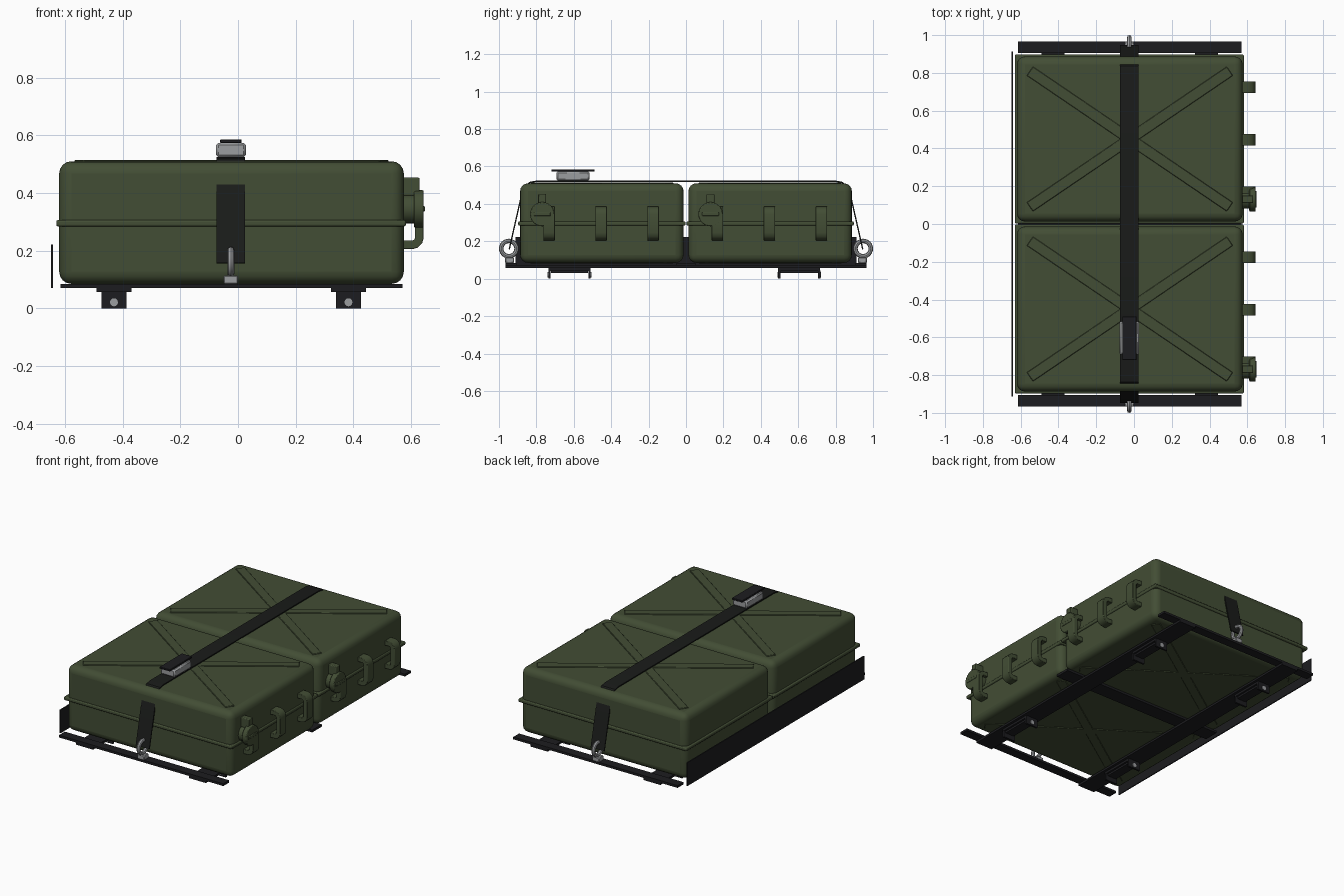
import bpy, bmesh, math
from mathutils import Vector, Matrix

if "Cube" in bpy.data.objects:
    bpy.data.objects.remove(bpy.data.objects["Cube"])


def material(name, rgb):
    m = bpy.data.materials.new(name)
    m.diffuse_color = (*rgb, 1)
    m.use_nodes = True
    m.node_tree.nodes["Principled BSDF"].inputs["Base Color"].default_value = m.diffuse_color
    return m


GREEN = material("olive_paint", (0.055, 0.075, 0.035))
BLACK = material("black_steel", (0.012, 0.012, 0.014))
WEB = material("strap_webbing", (0.010, 0.011, 0.010))
METAL = material("bare_metal", (0.33, 0.34, 0.35))


def finish(bm, name, mat, bevel=0, segs=2):
    bmesh.ops.recalc_face_normals(bm, faces=bm.faces)
    me = bpy.data.meshes.new(name)
    bm.to_mesh(me)
    bm.free()
    ob = bpy.data.objects.new(name, me)
    bpy.context.collection.objects.link(ob)
    me.materials.append(mat)
    bpy.context.view_layer.objects.active = ob
    ob.select_set(True)
    bpy.ops.object.shade_smooth_by_angle(angle=math.radians(35))
    ob.select_set(False)
    if bevel:
        b = ob.modifiers.new("bevel", 'BEVEL')
        b.width, b.segments = bevel, segs
    return ob


def box(name, x, y, z, mat, bevel=0, segs=2, rot=0):
    """Box from (min, max) ranges, optionally turned about z at its centre."""
    bm = bmesh.new()
    c = Vector([(r[0] + r[1]) / 2 for r in (x, y, z)])
    s = [r[1] - r[0] for r in (x, y, z)]
    bmesh.ops.create_cube(bm, size=1, matrix=Matrix.Translation(c)
                          @ Matrix.Rotation(rot, 4, 'Z') @ Matrix.Diagonal((*s, 1)))
    return finish(bm, name, mat, bevel, segs)


def cylinder(name, centre, r, depth, axis, mat, bevel=0, sides=24):
    bm = bmesh.new()
    turn = Matrix.Rotation(math.pi / 2, 4, 'Y' if axis == 'x' else 'X')
    bmesh.ops.create_cone(bm, cap_ends=True, segments=sides, radius1=r, radius2=r,
                          depth=depth, matrix=Matrix.Translation(centre) @ turn)
    return finish(bm, name, mat, bevel)


def ribbon(name, path, thick, u_axis, w0, w1, mat, bevel=0):
    """Flat band: 2D path (u, z) thickened and extruded across w0..w1."""
    bm = bmesh.new()
    pts = [Vector(p) for p in path]
    rings = []
    for i, p in enumerate(pts):
        t = pts[min(i + 1, len(pts) - 1)] - pts[max(i - 1, 0)]
        n = Vector((-t.y, t.x)).normalized() * thick / 2
        ring = []
        for q, w in ((p + n, w0), (p + n, w1), (p - n, w1), (p - n, w0)):
            ring.append(bm.verts.new((q.x, w, q.y) if u_axis == 'x' else (w, q.x, q.y)))
        rings.append(ring)
    for a, b in zip(rings, rings[1:]):
        for i in range(4):
            j = (i + 1) % 4
            bm.faces.new((a[i], a[j], b[j], b[i]))
    bm.faces.new(rings[0])
    bm.faces.new(rings[-1])
    return finish(bm, name, mat, bevel)


# Two flat containers
for tag, cy in (("front", -0.45), ("back", 0.45)):
    box(f"{tag}_tank", (-0.62, 0.575), (cy - 0.437, cy + 0.437), (0.085, 0.51), GREEN, 0.042, 4)
    box(f"{tag}_seam_flange", (-0.63, 0.582), (cy - 0.447, cy + 0.447), (0.284, 0.306), GREEN, 0.006)
    # crossed stiffening ribs, top and bottom
    for i, s in enumerate((1, -1)):
        for side, z in (("top", (0.505, 0.515)), ("bottom", (0.081, 0.09))):
            box(f"{tag}_{side}_rib_{i}", (-0.662, 0.618), (cy - 0.029, cy + 0.029), z,
                GREEN, 0.003, 1, rot=s * math.atan2(0.36, 0.53))
    # carry handles bent from flat bar
    arc = [(0.603 + 0.026 * math.sin(a), 0.246 - 0.026 * math.cos(a))
           for a in (0, math.pi / 6, math.pi / 3, math.pi / 2)]
    half = [(0.565, 0.22)] + arc
    path = half + [(u, 0.59 - z) for u, z in reversed(half)]
    for i, dy in enumerate((-0.282, -0.004, 0.274)):
        ribbon(f"{tag}_handle_{i}", path, 0.03, 'x', cy + dy - 0.031, cy + dy + 0.031, GREEN, 0.006)
    # filler cap with neck, hinge tab and grip
    ny = cy - 0.319
    cylinder(f"{tag}_filler_neck", (0.592, ny, 0.345), 0.05, 0.05, 'x', GREEN)
    cylinder(f"{tag}_filler_cap", (0.627, ny, 0.345), 0.065, 0.034, 'x', GREEN, 0.005)
    box(f"{tag}_cap_hinge", (0.57, 0.63), (ny - 0.021, ny + 0.021), (0.39, 0.453), GREEN, 0.005)
    box(f"{tag}_cap_grip", (0.63, 0.648), (ny - 0.045, ny + 0.045), (0.335, 0.355), GREEN, 0.004)

# Base frame: cross rails, long rails, side guard plate
for name, y in (("front", (-0.965, -0.905)), ("middle", (-0.05, 0.05)), ("back", (0.905, 0.965))):
    box(f"{name}_cross_rail", (-0.615, 0.57), y, (0.07, 0.085), BLACK)
box("side_guard_plate", (-0.648, -0.641), (-0.912, 0.912), (0.07, 0.222), BLACK)
for side, x in (("left", -0.43), ("right", 0.383)):
    box(f"{side}_long_rail", (x - 0.061, x + 0.061), (-0.965, 0.965), (0.056, 0.07), BLACK)
    # channel-shaped mounting feet with bolts
    for end, y in (("front", -0.623), ("back", 0.605)):
        tag = f"{side}_{end}_foot"
        box(f"{tag}_plate", (x - 0.044, x + 0.044), (y - 0.112, y + 0.112), (0.042, 0.057), BLACK)
        box(f"{tag}_pad", (x - 0.032, x + 0.032), (y - 0.1, y + 0.1), (0.03, 0.043), BLACK)
        for i, s in enumerate((-1, 1)):
            ye = y + s * 0.107
            box(f"{tag}_flange_{i}", (x - 0.044, x + 0.044), (ye - 0.006, ye + 0.006), (0, 0.045), BLACK)
            cylinder(f"{tag}_bolt_{i}", (x, ye + s * 0.006, 0.021), 0.014, 0.008, 'y', METAL, 0, 12)

# Tie-down strap over the top, sinking into the tank corners
side = [(-0.945, 0.157), (-0.882, 0.435), (-0.862, 0.488), (-0.835, 0.515), (-0.8, 0.521)]
ribbon("strap", side + [(-y, z) for y, z in reversed(side)], 0.007, 'y', -0.074, 0.024, WEB)

# Ratchet buckle
box("ratchet_body", (-0.076, 0.027), (-0.692, -0.515), (0.524, 0.574), METAL, 0.008, 1)
box("ratchet_lever", (-0.062, 0.013), (-0.72, -0.49), (0.573, 0.585), BLACK, 0.002, 1)

# Lashing rings at each end
for tag, s in (("front", -1), ("back", 1)):
    bm = bmesh.new()
    rows = []
    for i in range(24):
        a = 2 * math.pi * i / 24
        rows.append([])
        for j in range(8):
            b = 2 * math.pi * j / 8
            r = 0.041 + 0.012 * math.cos(b)
            rows[-1].append(bm.verts.new((-0.025 + 0.012 * math.sin(b),
                                          s * 0.947 + r * math.cos(a), 0.161 + r * math.sin(a))))
    for i in range(24):
        for j in range(8):
            n, m = (i + 1) % 24, (j + 1) % 8
            bm.faces.new((rows[i][j], rows[n][j], rows[n][m], rows[i][m]))
    finish(bm, f"{tag}_lashing_ring", METAL)
    y = s * 0.943
    box(f"{tag}_ring_base", (-0.05, 0), (y - 0.024, y + 0.024), (0.084, 0.114), METAL, 0.004, 1)
